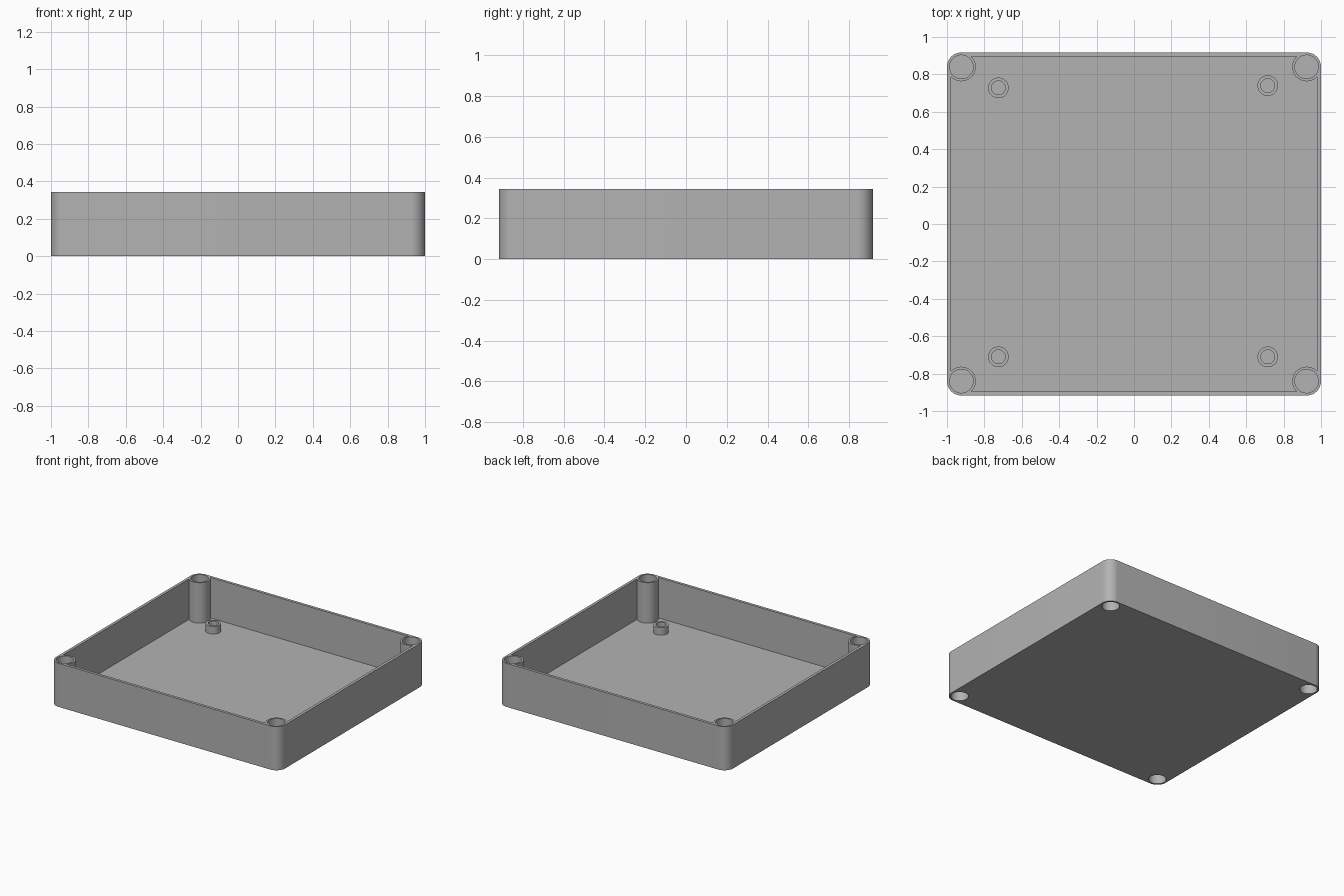
import bpy, bmesh, math
from mathutils import Matrix

W, D, H = 1.0, 0.917, 0.344          # half width, half depth, height
WALL, FLOOR, R = 0.022, 0.025, 0.077
HOLE_R, WEB_LOW, WEB_HIGH = 0.063, 0.16, 0.18

if "Cube" in bpy.data.objects:
    bpy.data.objects.remove(bpy.data.objects["Cube"])

grey = bpy.data.materials.new("plain grey")
grey.use_nodes = True
grey.diffuse_color = (0.45, 0.45, 0.45, 1)
grey.node_tree.nodes["Principled BSDF"].inputs["Base Color"].default_value = grey.diffuse_color


def make(name, bm):
    mesh = bpy.data.meshes.new(name)
    bmesh.ops.recalc_face_normals(bm, faces=bm.faces)
    bm.to_mesh(mesh)
    bm.free()
    mesh.materials.append(grey)
    ob = bpy.data.objects.new(name, mesh)
    bpy.context.collection.objects.link(ob)
    return ob


def rounded_box(name, hx, hy, z0, z1, radius):
    bm = bmesh.new()
    bmesh.ops.create_cube(bm, size=1, matrix=Matrix.Translation((0, 0, (z0 + z1) / 2))
                          @ Matrix.Diagonal((2 * hx, 2 * hy, z1 - z0, 1)))
    uprights = [e for e in bm.edges if abs(e.verts[0].co.z - e.verts[1].co.z) > 0.01]
    bmesh.ops.bevel(bm, geom=uprights, offset=radius, segments=12,
                    profile=0.5, affect='EDGES')
    return make(name, bm)


def cylinder(name, x, y, z0, z1, radius):
    bm = bmesh.new()
    bmesh.ops.create_cone(bm, cap_ends=True, segments=48, radius1=radius, radius2=radius,
                          depth=z1 - z0, matrix=Matrix.Translation((x, y, (z0 + z1) / 2)))
    return make(name, bm)


def activate(ob):
    bpy.ops.object.select_all(action='DESELECT')
    ob.select_set(True)
    bpy.context.view_layer.objects.active = ob


def cut(ob, cutter):
    activate(ob)
    mod = ob.modifiers.new("cut", 'BOOLEAN')
    mod.operation, mod.solver, mod.object = 'DIFFERENCE', 'EXACT', cutter
    bpy.ops.object.modifier_apply(modifier=mod.name)
    bpy.data.objects.remove(cutter)


def smooth(ob):
    activate(ob)
    bpy.ops.object.shade_smooth_by_angle(angle=math.radians(30))


corners = [(sx * (W - R), sy * (D - R)) for sx in (-1, 1) for sy in (-1, 1)]

# Cavity, leaving a round screw post standing in each corner
cavity = rounded_box("cavity", W - WALL, D - WALL, FLOOR, H + 0.1, R - WALL)
for x, y in corners:
    cut(cavity, cylinder("post_space", x, y, -0.1, H + 0.2, R))

# Tray with walls, floor and posts, bored from above and below
tray = rounded_box("tray", W, D, 0, H, R)
cut(tray, cavity)
for x, y in corners:
    cut(tray, cylinder("upper_bore", x, y, WEB_HIGH, H + 0.1, HOLE_R))
    cut(tray, cylinder("lower_bore", x, y, -0.1, WEB_LOW, HOLE_R))
smooth(tray)

# Short hollow standoffs on the floor
standoffs = {"back_right": (-0.725, 0.728), "back_left": (0.715, 0.74),
             "front_right": (-0.725, -0.71), "front_left": (0.715, -0.71)}
for place, (x, y) in standoffs.items():
    standoff = cylinder("standoff_" + place, x, y, FLOOR - 0.01, FLOOR + 0.06, 0.055)
    cut(standoff, cylinder("standoff_bore", x, y, FLOOR, H, 0.037))
    smooth(standoff)
